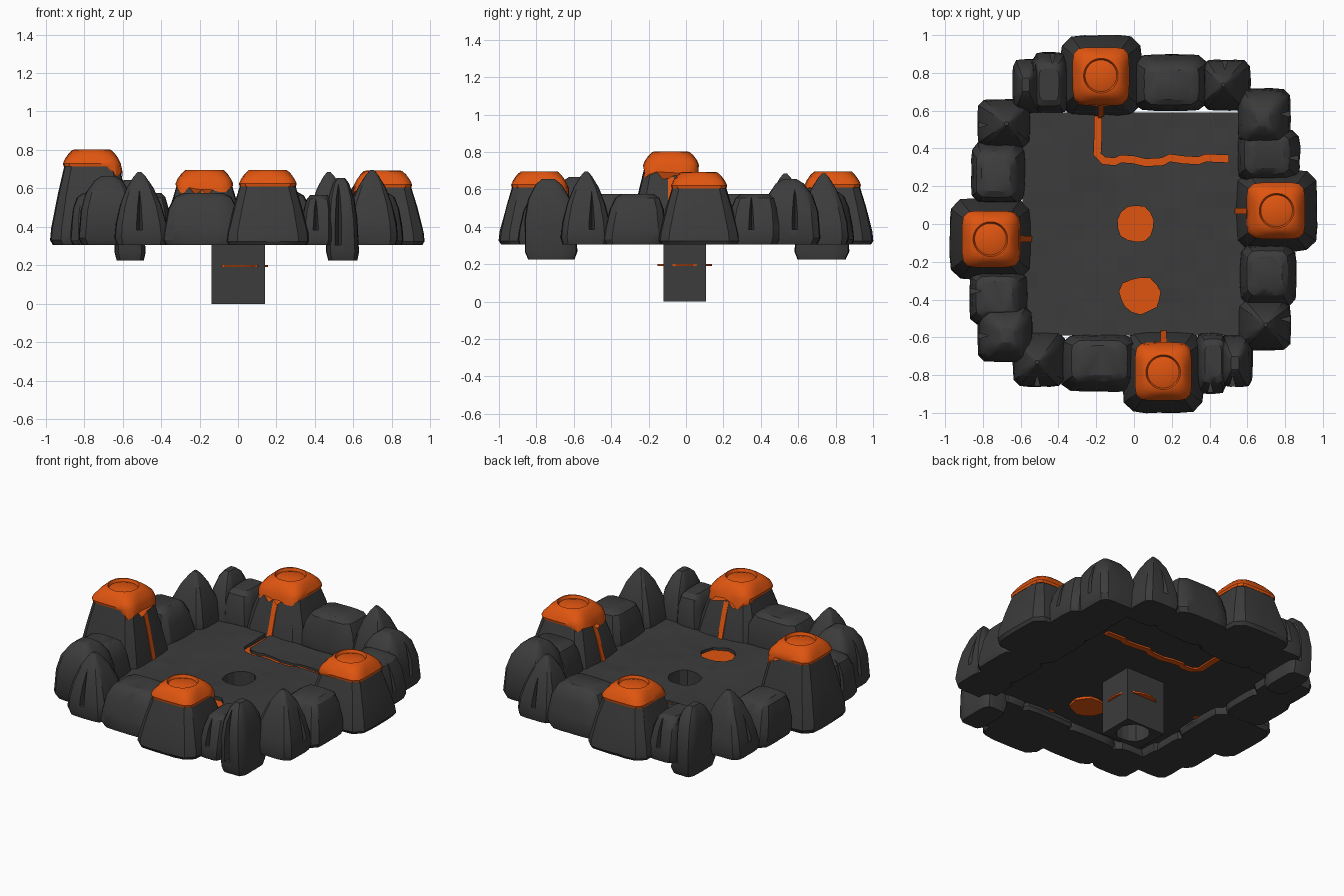
import bpy, bmesh, math, random
from mathutils import Vector

random.seed(4)
if "Cube" in bpy.data.objects:
    bpy.data.objects.remove(bpy.data.objects["Cube"], do_unlink=True)


def material(name, rgb):
    m = bpy.data.materials.new(name)
    m.use_nodes = True
    col = (*rgb, 1)
    m.diffuse_color = col
    m.node_tree.nodes["Principled BSDF"].inputs["Base Color"].default_value = col
    return m


STONE = material("dark stone", (0.045, 0.045, 0.045))
LAVA = material("orange lava", (0.74, 0.09, 0.005))


def finish(name, bm, mat, angle=None):
    bmesh.ops.recalc_face_normals(bm, faces=bm.faces)
    me = bpy.data.meshes.new(name)
    bm.to_mesh(me)
    bm.free()
    me.materials.append(mat)
    ob = bpy.data.objects.new(name, me)
    bpy.context.collection.objects.link(ob)
    if angle:
        select(ob)
        bpy.ops.object.shade_smooth_by_angle(angle=math.radians(angle))
    return ob


def select(ob):
    bpy.ops.object.select_all(action='DESELECT')
    ob.select_set(True)
    bpy.context.view_layer.objects.active = ob


def loft(name, rings, mat, angle=None):
    """Skin closed rings of points, capping both ends."""
    bm = bmesh.new()
    vs = [[bm.verts.new(p) for p in r] for r in rings]
    n = len(vs[0])
    for a, b in zip(vs, vs[1:]):
        for i in range(n):
            j = (i + 1) % n
            bm.faces.new((a[i], a[j], b[j], b[i]))
    bm.faces.new(vs[0][::-1])
    bm.faces.new(vs[-1])
    return finish(name, bm, mat, angle)


def prism(name, pts, z0, z1, mat):
    return loft(name, [[(x, y, z) for x, y in pts] for z in (z0, z1)], mat)


def cut(ob, cutter):
    cutter.hide_render = True
    mod = ob.modifiers.new("cut", 'BOOLEAN')
    mod.operation = 'DIFFERENCE'
    mod.solver = 'EXACT'
    mod.object = cutter
    select(ob)
    bpy.ops.object.modifier_apply(modifier=mod.name)
    bpy.data.objects.remove(cutter, do_unlink=True)


def ring(cx, cy, hx, hy, z, power, n=24, jit=0.0):
    """Rounded square ring: power 2 is a circle, higher is squarer."""
    pts = []
    for i in range(n):
        a = math.tau * (i + 0.5) / n
        c, s = math.cos(a), math.sin(a)
        r = (abs(c) ** power + abs(s) ** power) ** (-1 / power)
        r *= 1 + random.uniform(-jit, jit)
        pts.append(Vector((cx + hx * r * c, cy + hy * r * s, z)))
    return pts


def blob(cx, cy, h, z, jit):
    return [(p.x, p.y) for p in ring(cx, cy, h[0], h[1], z, 2.6, 14, jit)]


# Rock outlines: (height fraction, width fraction)
STYLES = {
    "tower": [(0, .94), (.06, 1), (.2, .98), (.6, .82), (1, .63)],
    "peak": [(0, .93), (.1, 1), (.3, .94), (.55, .76), (.78, .5), (.94, .22), (1, .07)],
    "block": [(0, .93), (.1, 1), (.35, .97), (.7, .87), (.92, .72), (1, .52)],
    "slab": [(0, .88), (.1, 1), (.5, .96), (.75, .8), (.93, .5), (1, .25)],
}


def rock(name, style, x0, x1, y0, y1, z0, z1, cracked=False):
    cx, cy, hx, hy = (x0 + x1) / 2, (y0 + y1) / 2, (x1 - x0) / 2, (y1 - y0) / 2
    dx, dy = (0, 0) if style == "tower" else (random.uniform(-.02, .02) for _ in "xy")
    rings = [ring(cx + dx * t, cy + dy * t, hx * w, hy * w, z0 + (z1 - z0) * t, 6,
                  jit=0.012) for t, w in STYLES[style]]
    ob = loft(name, rings, STONE)
    if cracked:
        # Narrow vertical wedge cut into the outer face
        out = Vector((0, math.copysign(1, cy), 0)) if abs(cy) > abs(cx) else Vector((math.copysign(1, cx), 0, 0))
        side = Vector((-out.y, out.x, 0))
        mid = Vector((cx, cy, 0)) + side * random.uniform(-.04, .04)
        reach = hy if out.y else hx
        tri = [mid + out * reach * 0.6, mid + out * reach * 1.2 + side * .024,
               mid + out * reach * 1.2 - side * .024]
        cut(ob, prism("crack_cutter", [(p.x, p.y) for p in tri], z0 + .08, z1 + .1, STONE))
    select(ob)
    bpy.ops.object.shade_smooth_by_angle(angle=math.radians(32))


# Ring of boulders between the towers
BASE = 0.31
for name, style, x0, x1, y0, y1, z0, z1, cracked in [
    ("front_left_slab", "slab", .46, .63, -.86, -.58, .23, .66, True),
    ("front_left_block", "block", .32, .49, -.90, -.58, BASE, .57, True),
    ("front_block", "block", -.39, .02, -.89, -.59, BASE, .58, False),
    ("front_peak", "peak", -.64, -.36, -.86, -.57, BASE, .69, True),
    ("left_peak", "peak", .55, .83, -.67, -.40, BASE, .70, True),
    ("left_block", "block", .56, .86, -.44, -.11, BASE, .58, False),
    ("left_back_block", "block", .55, .88, .21, .50, BASE, .58, True),
    ("left_back_slab", "slab", .55, .83, .42, .72, BASE, .66, True),
    ("back_peak", "peak", .36, .62, .60, .87, BASE, .69, True),
    ("back_block", "block", -.01, .39, .60, .90, BASE, .59, False),
    ("back_right_block", "block", -.54, -.34, .59, .91, BASE, .58, True),
    ("back_right_slab", "slab", -.64, -.48, .58, .87, .23, .65, True),
    ("right_peak", "peak", -.83, -.55, .40, .66, BASE, .69, True),
    ("right_block", "block", -.86, -.57, .11, .44, BASE, .58, False),
    ("right_front_block", "block", -.87, -.56, -.54, -.24, BASE, .58, True),
    ("right_front_slab", "slab", -.83, -.54, -.73, -.43, BASE, .67, True),
]:
    rock(name, style, x0, x1, y0, y1, z0, z1, cracked)


def volcano(side, cx, cy, top, inward):
    inward = Vector(inward)
    h = 0.215
    rock(side + "_tower", "tower", cx - h, cx + h, cy - h, cy + h, BASE, top + .03)
    # Lava cap with drips on the inner side and a round crater
    skirt = ring(cx, cy, .147, .147, top, 6, 32)
    for p in skirt:
        if (p - Vector((cx, cy, top))).dot(inward) > .1:
            p.z -= random.uniform(0, .06)
            p += inward * .012
    rings = [skirt] + [ring(cx, cy, r, r, top + dz, pw, 32, j) for r, dz, pw, j in [
        (.15, .015, 6, 0), (.138, .04, 6, .01), (.118, .068, 4, .01), (.1, .085, 2.5, .01),
        (.092, .087, 2, 0), (.084, .07, 2, 0), (.05, .082, 2, 0)]]
    loft(side + "_lava_cap", rings, LAVA, 35)
    # Stream down the inner face to the floor
    across = Vector((-inward.y, inward.x, 0)) * .016
    path = [(.14, top + .01), (.176, top * .6 + .155), (.222, .37), (.235, .345)]
    rows = []
    for d, z in path:
        c = Vector((cx, cy, z)) + inward * d
        rows.append([c - across, c + across, c + across - inward * .04, c - across - inward * .04])
    loft(side + "_lava_stream", rows, LAVA)


volcano("front", .155, -.785, .615, (0, 1, 0))
volcano("back", -.175, .785, .615, (0, -1, 0))
volcano("left", .755, .07, .61, (-1, 0, 0))
volcano("right", -.76, -.08, .72, (1, 0, 0))

# Uneven crater floor
bm = bmesh.new()
bmesh.ops.create_grid(bm, x_segments=14, y_segments=14, size=0.59)
for v in bm.verts:
    v.co.z = .382 + .008 * math.sin(v.co.x * 7) * math.cos(v.co.y * 5) + random.uniform(-.003, .003)
ext = bmesh.ops.extrude_face_region(bm, geom=bm.faces[:])
for v in ext["geom"]:
    if isinstance(v, bmesh.types.BMVert):
        v.co.z = .35
floor = finish("crater_floor", bm, STONE)

# Lava pool sunk in the floor
pool = blob(.035, -.38, (.105, .092), 0, .09)
cut(floor, prism("pool_cutter", pool, .3, .45, STONE))
prism("lava_pool", [(.035 + (x - .035) * 1.03, -.38 + (y + .38) * 1.03) for x, y in pool], .335, .362, LAVA)

# Jagged lava channel running from the back tower across the floor
line = [Vector(p) for p in [(-.19, .58), (-.19, .48), (-.195, .37), (-.16, .335), (-.1, .33), (-.07, .345),
                            (.0, .34), (.06, .325), (.15, .33), (.19, .35), (.26, .34), (.34, .335),
                            (.38, .35), (.5, .345)]]


def ribbon(w):
    left, right = [], []
    for i, p in enumerate(line):
        t = (line[min(i + 1, len(line) - 1)] - line[max(i - 1, 0)]).normalized()
        n = Vector((-t.y, t.x)) * w
        left.append(p + n)
        right.append(p - n)
    return [(p.x, p.y) for p in left + right[::-1]]


cut(floor, prism("channel_cutter", ribbon(.019), .3, .45, STONE))
prism("lava_channel", ribbon(.0195), .34, .366, LAVA)

# Square shaft under the floor with a round well and a lava disc inside
shaft = prism("well_shaft", [(-.138, -.12), (.14, -.12), (.14, .108), (-.138, .108)], .005, .355, STONE)
well = blob(.01, 0, (.093, .093), 0, .05)
cut(shaft, prism("shaft_cutter", well, -.1, .5, STONE))
cut(floor, prism("well_cutter", well, .3, .45, STONE))
loft("well_lava", [ring(.01, -.007, .147, .147, z, 2) for z in (.196, .206)], LAVA)

# Stand the model on the ground plane
for ob in bpy.context.scene.objects:
    if ob.type == 'MESH':
        ob.location.z -= .005
